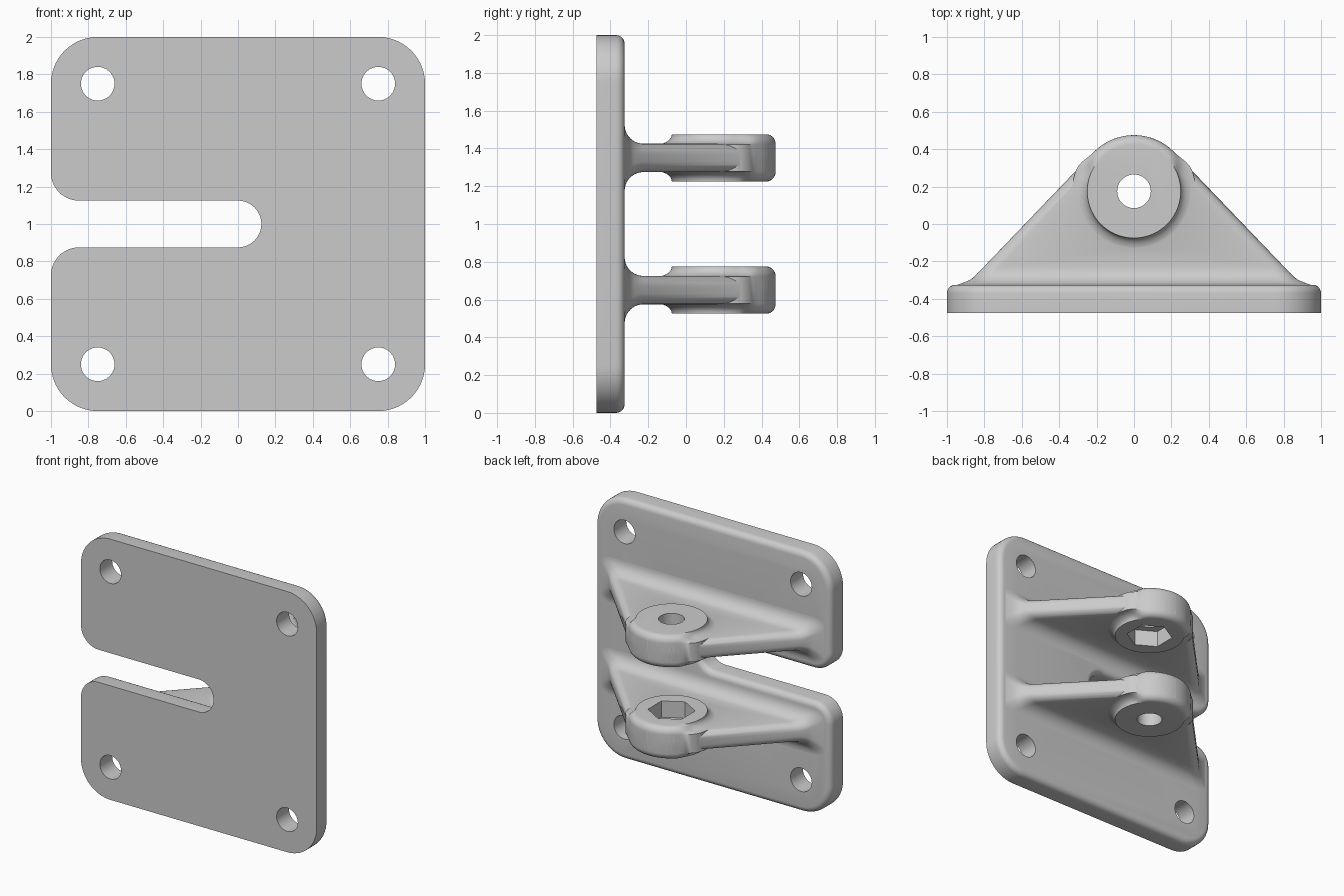
import bpy, bmesh
from math import sin, cos, tan, pi, radians, sqrt

if "Cube" in bpy.data.objects:
    bpy.data.objects.remove(bpy.data.objects["Cube"])

grey = bpy.data.materials.new("plain grey")
grey.use_nodes = True
COLOUR = (0.6, 0.6, 0.6, 1)
grey.diffuse_color = COLOUR
grey.node_tree.nodes["Principled BSDF"].inputs["Base Color"].default_value = COLOUR

BACK = -0.325      # rear face of the plate
EYE_Y = 0.175      # centre of the lug eye
TIP_R = 0.3        # outer radius of the lug tip


def finish(name, bm):
    bmesh.ops.recalc_face_normals(bm, faces=bm.faces)
    mesh = bpy.data.meshes.new(name)
    bm.to_mesh(mesh)
    bm.free()
    obj = bpy.data.objects.new(name, mesh)
    bpy.context.collection.objects.link(obj)
    mesh.materials.append(grey)
    return obj


def loft(name, rings):
    """Skin closed rings of equal length and cap both ends."""
    bm = bmesh.new()
    rows = [[bm.verts.new(p) for p in ring] for ring in rings]
    n = len(rows[0])
    for a, b in zip(rows, rows[1:]):
        for i in range(n):
            j = (i + 1) % n
            bm.faces.new((a[i], a[j], b[j], b[i]))
    bm.faces.new(rows[0])
    bm.faces.new(rows[-1])
    return finish(name, bm)


def arc(cx, cy, r, start, end, n=14):
    angles = [radians(start + (end - start) * i / n) for i in range(n + 1)]
    return [(cx + r * cos(a), cy + r * sin(a)) for a in angles]


def prism(name, points, z0, z1):
    return loft(name, [[(x, y, z) for x, y in points] for z in (z0, z1)])


def combine(obj, other, operation):
    mod = obj.modifiers.new("combine", "BOOLEAN")
    mod.operation, mod.object, mod.solver = operation, other, "EXACT"
    bpy.context.view_layer.objects.active = obj
    bpy.ops.object.modifier_apply(modifier=mod.name)
    bpy.data.objects.remove(other)


def smooth(obj):
    bpy.ops.object.select_all(action="DESELECT")
    obj.select_set(True)
    bpy.context.view_layer.objects.active = obj
    bpy.ops.object.shade_smooth_by_angle(angle=radians(32))


# Mounting plate: rounded square with an open slot, rear rim rounded
outline = (arc(-0.75, 0.25, 0.25, 180, 270) + arc(0.75, 0.25, 0.25, 270, 360)
           + arc(0.75, 1.75, 0.25, 0, 90) + arc(-0.75, 1.75, 0.25, 90, 180)
           + arc(-0.85, 1.275, 0.15, 180, 270) + arc(0, 1, 0.125, 90, -90, 24)
           + arc(-0.85, 0.725, 0.15, 90, 180))
bm = bmesh.new()
front = bm.faces.new([bm.verts.new((x, -0.475, z)) for x, z in outline])
extruded = bmesh.ops.extrude_face_region(bm, geom=[front], use_keep_orig=True)
rear = [v for v in extruded["geom"] if isinstance(v, bmesh.types.BMVert)]
for v in rear:
    v.co.y = BACK
bmesh.ops.recalc_face_normals(bm, faces=bm.faces)
rim = [e for e in bm.edges if all(v in rear for v in e.verts)]
bmesh.ops.bevel(bm, geom=rim, offset=0.045, segments=5, profile=0.5, affect="EDGES")
plate = finish("mounting_plate", bm)

# Bolt holes
for x in (-0.75, 0.75):
    for z in (0.25, 1.75):
        ring = arc(x, z, 0.09, 0, 350, 35)
        combine(plate, loft("bolt_hole", [[(px, y, pz) for px, pz in ring]
                                          for y in (-0.6, -0.2)]), "DIFFERENCE")
smooth(plate)


def section(y, w, t, zc):
    """Rounded cross-section of the lug at depth y."""
    rx, rz = min(0.09, w * 0.9), 0.055
    ring = []
    for sx, sz, start in ((1, 1, 0), (-1, 1, 90), (-1, -1, 180), (1, -1, 270)):
        for cx, cz in arc(0, 0, 1, start, start + 90, 6):
            ring.append((sx * (w - rx) + cx * rx, y, zc + sz * (t - rz) + cz * rz))
    return ring


def lug_web(zc):
    """Triangular web, flared where it meets the plate, round at the tip."""
    a = radians(43.8)
    rings = []
    for i in range(-1, 11):
        d = 0.1 * (1 - cos(pi / 2 * max(i, 0) / 10))
        y = BACK + d
        w = (TIP_R - (y - EYE_Y) * sin(a)) / cos(a)
        w += 0.05 * max(0, 1 - d / 0.045) ** 2
        t = 0.075 + 0.1 * (1 - sqrt(1 - (1 - d / 0.1) ** 2))
        rings.append(section(y if i >= 0 else -0.4, w, t, zc))
    for i in range(15):
        b = a + (radians(88.5) - a) * i / 14
        rings.append(section(EYE_Y + TIP_R * sin(b), TIP_R * cos(b), 0.075, zc))
    return loft("lug_web", rings)


def boss(zc):
    """Round eye: hollow fillet on the web side, rounded over at the tip."""
    steps, count = 7, 72
    upper = []
    for k in range(steps + 1):
        t = pi / 2 * k / steps
        ring = []
        for j in range(count):
            az = 2 * pi * j / count
            s = min(1, max(0, (sin(az) - 0.35) / 0.35))
            s = s * s * (3 - 2 * s)
            r = 0.25 + (1 - s) * 0.08 * (1 - cos(t)) + s * 0.05 * sin(t)
            h = 0.125 - (1 - s) * 0.053 * sin(t) - s * 0.053 * (1 - cos(t))
            ring.append((r * cos(az), EYE_Y + r * sin(az), h))
        upper.append(ring)
    lower = [[(x, y, -h) for x, y, h in ring] for ring in reversed(upper)]
    return loft("boss", [[(x, y, zc + h) for x, y, h in ring] for ring in upper + lower])


# Two lugs, each with a pin hole and a hexagonal pocket on its inner face
for name, zc, side in (("lower_lug", 0.65, 1), ("upper_lug", 1.35, -1)):
    lug = lug_web(zc)
    lug.name = name
    combine(lug, boss(zc), "UNION")
    combine(lug, prism("pin_hole", arc(0, EYE_Y, 0.09, 0, 350, 35),
                       zc - 0.3, zc + 0.3), "DIFFERENCE")
    combine(lug, prism("hex_pocket", arc(0, EYE_Y, 0.165, 30, 330, 5),
                       zc, zc + side * 0.3), "DIFFERENCE")
    smooth(lug)
